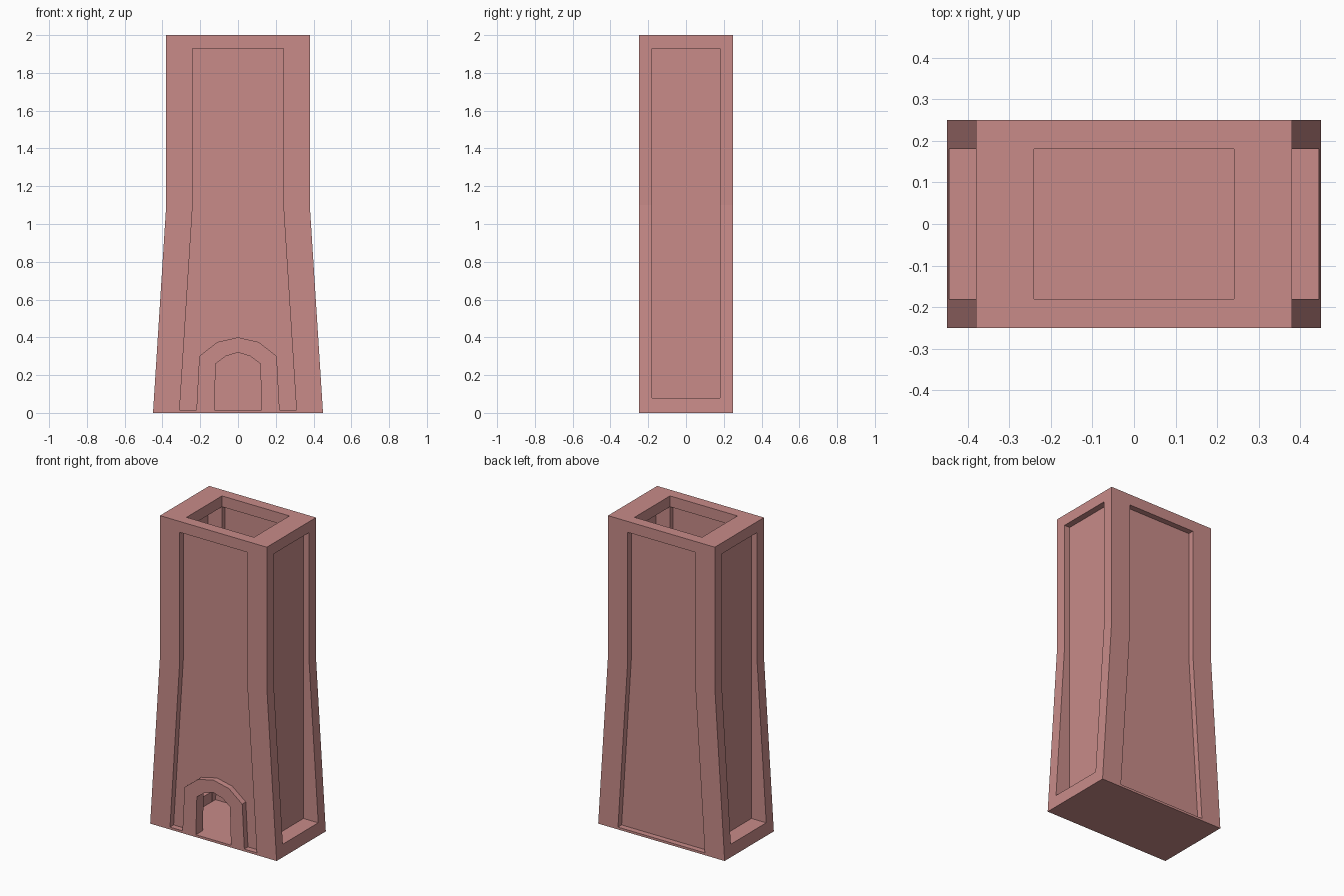
import bpy, bmesh

if "Cube" in bpy.data.objects:
    bpy.data.objects.remove(bpy.data.objects["Cube"])

mat = bpy.data.materials.new("brick_red")
mat.diffuse_color = (0.58, 0.26, 0.25, 1)
mat.use_nodes = True
mat.node_tree.nodes["Principled BSDF"].inputs["Base Color"].default_value = mat.diffuse_color

KNEE = 1.1                    # height where the taper ends
FLOOR = 0.015
WALL_X, WALL_Y = 0.34, 0.213  # straight inner shell behind the tapered frame
WALL_TOP = 1.965


def half_width(z):
    return 0.38 + 0.07 * max(0.0, 1 - z / KNEE)


def extrude_y(name, profile, y0, y1, closed=True):
    """Extrude an (x, z) profile along y; open profiles give a sheet."""
    bm = bmesh.new()
    a = [bm.verts.new((x, y0, z)) for x, z in profile]
    if y0 == y1:
        bm.faces.new(a)
    else:
        b = [bm.verts.new((x, y1, z)) for x, z in profile]
        n = len(a)
        for i in range(n if closed else n - 1):
            j = (i + 1) % n
            bm.faces.new((a[i], a[j], b[j], b[i]))
        if closed:
            bm.faces.new(a[::-1])
            bm.faces.new(b)
        bmesh.ops.recalc_face_normals(bm, faces=bm.faces)
    me = bpy.data.meshes.new(name)
    bm.to_mesh(me)
    bm.free()
    me.materials.append(mat)
    ob = bpy.data.objects.new(name, me)
    bpy.context.collection.objects.link(ob)
    return ob


def rect(x0, x1, z0, z1):
    return [(x0, z0), (x1, z0), (x1, z1), (x0, z1)]


def mirrored(half):
    """Half profile ending on the centre line -> full left-to-right profile."""
    return [(-x, z) for x, z in half] + half[-2::-1]


outer_arch = mirrored([(0.22, FLOOR), (0.205, 0.30), (0.11, 0.375), (0, 0.40)])
inner_arch = mirrored([(0.125, FLOOR), (0.118, 0.26), (0.065, 0.30), (0, 0.32)])

for side, s in (("left", -1), ("right", 1)):
    # tapered corner posts
    levels = [0, KNEE, 2]
    post = [(s * half_width(z), z) for z in levels]
    post += [(s * (half_width(z) - 0.14), z) for z in levels[::-1]]
    extrude_y(f"front_{side}_post", post, -0.25, -0.18)
    extrude_y(f"back_{side}_post", post, 0.18, 0.25)
    # rails on the narrow sides
    extrude_y(f"{side}_top_rail", rect(s * 0.24, s * 0.38, 1.93, 2), -0.18, 0.18)
    sill = [(s * 0.31, 0), (s * 0.45, 0), (s * half_width(0.08), 0.08), (s * 0.31, 0.08)]
    extrude_y(f"{side}_sill", sill, -0.18, 0.18)
    # recessed side wall
    extrude_y(f"{side}_wall", [(s * WALL_X, FLOOR), (s * WALL_X, WALL_TOP)],
              -WALL_Y, WALL_Y, closed=False)

# top rails leaving the flue open
extrude_y("front_top_rail", rect(-0.24, 0.24, 1.93, 2), -0.25, -0.18)
extrude_y("back_top_rail", rect(-0.24, 0.24, 1.93, 2), 0.18, 0.25)

# floor slab
extrude_y("floor_slab", rect(-0.31, 0.31, 0, FLOOR), -0.25, 0.25)

# recessed front wall (with arched opening) and back wall
upper = [(WALL_X, FLOOR), (WALL_X, WALL_TOP), (-WALL_X, WALL_TOP), (-WALL_X, FLOOR)]
extrude_y("front_wall", inner_arch + upper, -WALL_Y, -WALL_Y)
extrude_y("back_wall", upper, WALL_Y, WALL_Y)

# arch surround
extrude_y("arch_surround", outer_arch + inner_arch[::-1], -0.25, -0.18)
